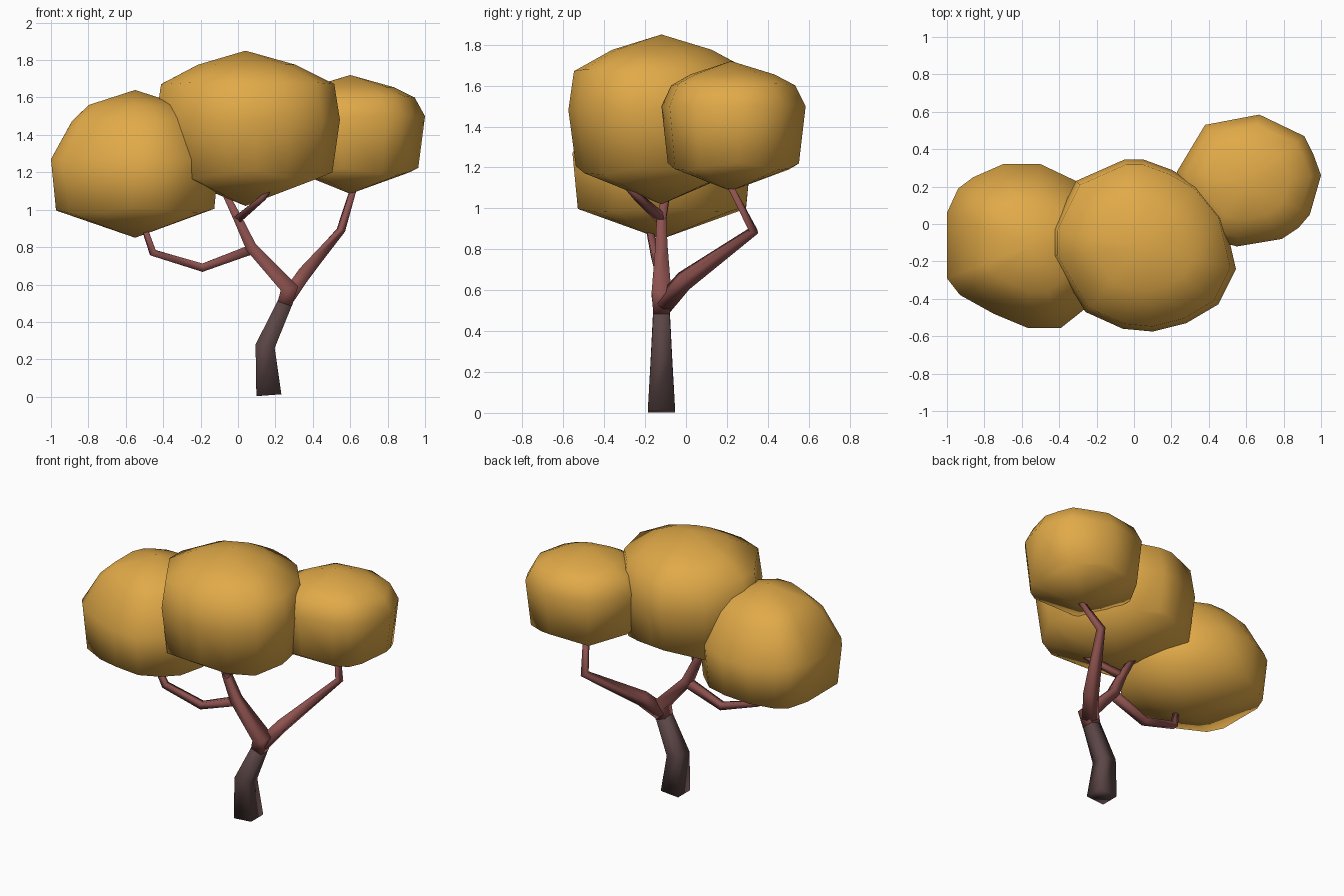
import bpy, bmesh, math
from mathutils import Vector

if "Cube" in bpy.data.objects:
    bpy.data.objects.remove(bpy.data.objects["Cube"])


def material(name, rgb):
    m = bpy.data.materials.new(name)
    m.diffuse_color = (*rgb, 1)
    m.use_nodes = True
    m.node_tree.nodes["Principled BSDF"].inputs["Base Color"].default_value = m.diffuse_color
    return m


BARK = material("dark bark", (0.105, 0.06, 0.06))
BRANCH = material("red brown branch", (0.27, 0.085, 0.078))
LEAF = material("golden leaves", (0.75, 0.40, 0.065))


def finish(name, bm, mat, angle):
    bmesh.ops.recalc_face_normals(bm, faces=bm.faces)
    me = bpy.data.meshes.new(name)
    bm.to_mesh(me)
    bm.free()
    me.materials.append(mat)
    ob = bpy.data.objects.new(name, me)
    bpy.context.collection.objects.link(ob)
    bpy.ops.object.select_all(action='DESELECT')
    ob.select_set(True)
    bpy.context.view_layer.objects.active = ob
    bpy.ops.object.shade_smooth_by_angle(angle=math.radians(angle))
    return ob


def limb(name, path, mat):
    """Smooth square tube through (x, y, z, half width) points."""
    bm = bmesh.new()
    pts = [Vector(p[:3]) for p in path]
    side = Vector((0, 1, 0))
    rings = []
    for i, p in enumerate(pts):
        dirs = []
        if i > 0:
            dirs.append((p - pts[i - 1]).normalized())
        if i < len(pts) - 1:
            dirs.append((pts[i + 1] - p).normalized())
        t = sum(dirs, Vector()).normalized()
        u = (side - t * side.dot(t)).normalized()
        v = t.cross(u)
        side = u
        w = path[i][3]
        rings.append([bm.verts.new(p + (u * a + v * b) * w)
                      for a, b in ((1, 1), (-1, 1), (-1, -1), (1, -1))])
    for a, b in zip(rings, rings[1:]):
        for k in range(4):
            j = (k + 1) % 4
            bm.faces.new((a[k], a[j], b[j], b[k]))
    bm.faces.new(rings[0])
    bm.faces.new(rings[-1])
    return finish(name, bm, mat, 180)


def foliage(name, centre, outline, top, bottom, levels):
    """Faceted clump: hull of a plan outline scaled at levels (z, scale, z shift on diagonals)."""
    bm = bmesh.new()
    cx, cy = centre
    bm.verts.new((cx, cy, top))
    bm.verts.new((cx, cy, bottom))
    for i, (z, s, shift) in enumerate(levels):
        for x, y in outline:
            dx, dy = x - cx, y - cy
            diagonal = (1 - math.cos(4 * math.atan2(dy, dx))) / 2
            bm.verts.new((cx + dx * s, cy + dy * s, z + shift * diagonal))
    bmesh.ops.convex_hull(bm, input=bm.verts)
    loose = [v for v in bm.verts if not v.link_faces]
    bmesh.ops.delete(bm, geom=loose, context='VERTS')
    return finish(name, bm, LEAF, 180)


# Trunk
limb("trunk", [(0.165, -0.12, 0.008, 0.067), (0.145, -0.12, 0.27, 0.052),
               (0.25, -0.12, 0.5, 0.04)], BARK)

# Main fork and branches
limb("main_branch", [(0.25, -0.12, 0.495, 0.04), (0.275, -0.12, 0.58, 0.048),
                     (0.07, -0.12, 0.8, 0.03), (0.0, -0.12, 0.95, 0.023),
                     (-0.075, -0.09, 1.1, 0.016)], BRANCH)
limb("right_branch", [(0.265, -0.11, 0.53, 0.038), (0.345, -0.01, 0.645, 0.036),
                      (0.55, 0.33, 0.89, 0.021), (0.62, 0.21, 1.12, 0.015)], BRANCH)
limb("front_twig", [(0.0, -0.12, 0.95, 0.021), (0.13, -0.24, 1.06, 0.016),
                    (0.19, -0.315, 1.14, 0.012)], BRANCH)
limb("left_branch", [(0.08, -0.12, 0.79, 0.026), (-0.19, -0.125, 0.69, 0.022),
                     (-0.455, -0.15, 0.77, 0.019), (-0.5, -0.18, 0.9, 0.014)], BRANCH)

# Foliage clumps
foliage("middle_foliage", (0.04, -0.12),
        [(0.545, -0.24), (0.45, -0.43), (0.28, -0.53), (0.1, -0.575), (-0.06, -0.56),
         (-0.26, -0.47), (-0.44, -0.17), (-0.44, -0.03), (-0.31, 0.23), (-0.05, 0.345),
         (0.05, 0.345), (0.2, 0.29), (0.34, 0.21), (0.48, 0.04)], 1.85, 1.02,
        [(1.775, 0.53, 0), (1.67, 0.94, 0.01), (1.48, 1.0, 0), (1.21, 0.92, -0.05)])
foliage("left_foliage", (-0.55, -0.12),
        [(-1, 0.06), (-0.94, 0.19), (-0.86, 0.25), (-0.7, 0.32), (-0.5, 0.32),
         (-0.31, 0.23), (-0.17, 0.1), (-0.1, -0.05), (-0.1, -0.22), (-0.17, -0.37),
         (-0.27, -0.46), (-0.39, -0.555), (-0.57, -0.555), (-0.75, -0.48),
         (-0.93, -0.38), (-1, -0.29)], 1.64, 0.85,
        [(1.56, 0.55, 0), (1.46, 0.75, 0.03), (1.27, 1.0, 0), (1.01, 0.94, -0.03)])
foliage("right_foliage", (0.6, 0.22),
        [(0.23, 0.28), (0.38, 0.53), (0.67, 0.585), (0.78, 0.53), (0.91, 0.47),
         (0.96, 0.37), (1, 0.26), (0.94, 0.05), (0.88, -0.02), (0.79, -0.08),
         (0.55, -0.12), (0.4, -0.08), (0.25, 0.12)], 1.72, 1.085,
        [(1.655, 0.58, 0), (1.6, 0.86, 0.01), (1.5, 1.0, 0), (1.225, 0.91, -0.04)])
